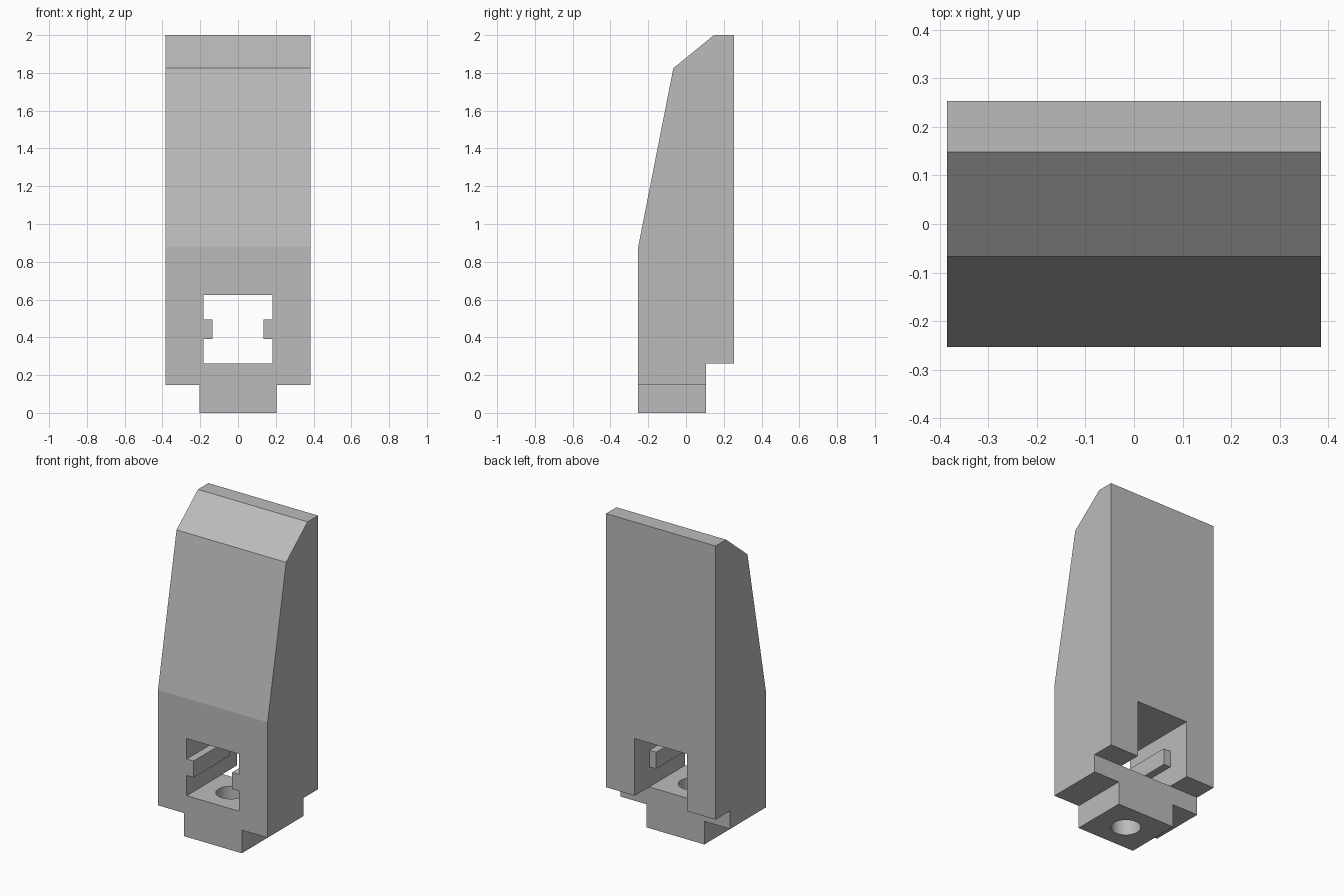
import bpy
import bmesh
from math import radians
from mathutils import Matrix

cube = bpy.data.objects.get("Cube")
if cube:
    bpy.data.objects.remove(cube, do_unlink=True)

grey = bpy.data.materials.new("plain grey")
grey.use_nodes = True
grey.diffuse_color = (0.5, 0.5, 0.5, 1)
grey.node_tree.nodes["Principled BSDF"].inputs["Base Color"].default_value = (0.5, 0.5, 0.5, 1)


def add_object(name, bm):
    bmesh.ops.recalc_face_normals(bm, faces=bm.faces)
    mesh = bpy.data.meshes.new(name)
    bm.to_mesh(mesh)
    bm.free()
    mesh.materials.append(grey)
    obj = bpy.data.objects.new(name, mesh)
    bpy.context.collection.objects.link(obj)
    return obj


def prism(name, points, offset):
    """Extrude a closed outline of 3D points along the offset."""
    bm = bmesh.new()
    face = bm.faces.new([bm.verts.new(p) for p in points])
    new = bmesh.ops.extrude_face_region(bm, geom=[face], use_keep_orig=True)["geom"]
    verts = [v for v in new if isinstance(v, bmesh.types.BMVert)]
    bmesh.ops.translate(bm, verts=verts, vec=offset)
    return add_object(name, bm)


def box(name, x0, x1, y0, y1, z0, z1):
    outline = [(x0, y0, z0), (x1, y0, z0), (x1, y1, z0), (x0, y1, z0)]
    return prism(name, outline, (0, 0, z1 - z0))


def cut(target, cutter):
    """Subtract the cutter for good, then discard it."""
    cutter.hide_render = True
    mod = target.modifiers.new("cut", 'BOOLEAN')
    mod.operation = 'DIFFERENCE'
    mod.solver = 'EXACT'
    mod.object = cutter
    bpy.context.view_layer.objects.active = target
    bpy.ops.object.modifier_apply(modifier=mod.name)
    bpy.data.objects.remove(cutter, do_unlink=True)


HALF_W, FRONT, BACK, STEP = 0.385, -0.253, 0.253, 0.107
FLOOR, ROOF, OPEN_W = 0.262, 0.625, 0.183

# Tall body: side profile with sloped front and stepped back, extruded across
side = [(FRONT, 0), (STEP, 0), (STEP, FLOOR), (BACK, FLOOR), (BACK, 2),
        (0.148, 2), (-0.067, 1.825), (FRONT, 0.88)]
body = prism("body", [(-HALF_W, y, z) for y, z in side], (2 * HALF_W, 0, 0))

# Narrow foot: trim both lower sides
for s in (-1, 1):
    x0, x1 = sorted((s * 0.204, s * 0.5))
    cut(body, box("foot_cutter", x0, x1, -0.5, 0.5, -0.1, 0.147))

# Open recess at the back
cut(body, box("back_cutter", -OPEN_W, OPEN_W, STEP, 0.5, 0.2, ROOF))

# Front tunnel with a rib along each wall
half = [(OPEN_W, FLOOR), (OPEN_W, 0.39), (0.135, 0.39),
        (0.135, 0.495), (OPEN_W, 0.495), (OPEN_W, ROOF)]
outline = half + [(-x, z) for x, z in reversed(half)]
cut(body, prism("tunnel_cutter", [(x, -0.5, z) for x, z in outline], (0, 0.7, 0)))

# Round screw hole through the foot
bm = bmesh.new()
bmesh.ops.create_cone(bm, cap_ends=True, segments=48, radius1=0.086, radius2=0.086,
                      depth=0.5, matrix=Matrix.Translation((0, -0.073, 0.15)))
cut(body, add_object("hole_cutter", bm))

# Crisp edges, smooth hole wall
bpy.ops.object.select_all(action='DESELECT')
body.select_set(True)
bpy.context.view_layer.objects.active = body
bpy.ops.object.shade_smooth_by_angle(angle=radians(10))
